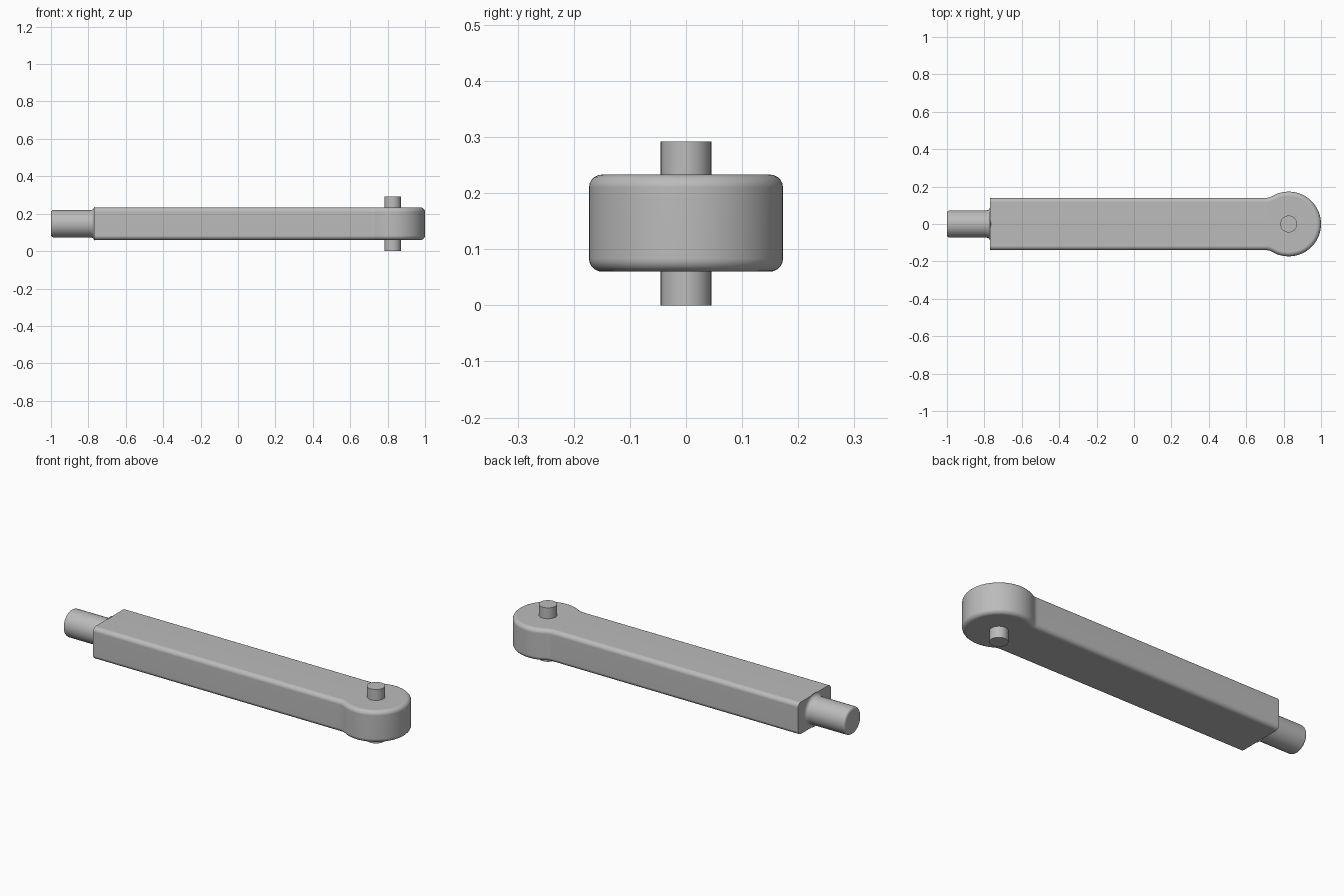
import bpy, bmesh
from math import sin, cos, pi, sqrt, atan2, radians
from mathutils import Vector, Matrix

cube = bpy.data.objects.get("Cube")
if cube:
    bpy.data.objects.remove(cube, do_unlink=True)

steel = bpy.data.materials.new("grey steel")
steel.use_nodes = True
colour = (0.5, 0.5, 0.5, 1)
steel.diffuse_color = colour
steel.node_tree.nodes["Principled BSDF"].inputs["Base Color"].default_value = colour


def finish(name, bm):
    bmesh.ops.recalc_face_normals(bm, faces=bm.faces)
    mesh = bpy.data.meshes.new(name)
    bm.to_mesh(mesh)
    bm.free()
    mesh.materials.append(steel)
    obj = bpy.data.objects.new(name, mesh)
    bpy.context.collection.objects.link(obj)
    bpy.ops.object.select_all(action='DESELECT')
    obj.select_set(True)
    bpy.context.view_layer.objects.active = obj
    bpy.ops.object.shade_smooth_by_angle(angle=radians(35))
    weighted = obj.modifiers.new("clean shading", 'WEIGHTED_NORMAL')
    weighted.keep_sharp = True
    return obj


def arc(cx, cy, r, start, end, steps):
    angles = [start + (end - start) * i / steps for i in range(steps + 1)]
    return [(cx + r * cos(a), cy + r * sin(a)) for a in angles]


def lathe(name, profile, steps, matrix):
    """Revolve (radius, height) points about z, then place the result."""
    bm = bmesh.new()
    verts = [bm.verts.new((r, 0, h)) for r, h in profile]
    edges = [bm.edges.new(pair) for pair in zip(verts, verts[1:])]
    bmesh.ops.spin(bm, geom=verts + edges, axis=(0, 0, 1), cent=(0, 0, 0),
                   angle=2 * pi, steps=steps)
    bmesh.ops.remove_doubles(bm, verts=bm.verts, dist=1e-5)
    bm.transform(matrix)
    return finish(name, bm)


# Arm: straight bar blending into a round eye
BACK, HALF, EYE_X, EYE_R, BLEND = -0.77, 0.14, 0.827, 0.173, 0.06
BOTTOM, TOP = 0.06, 0.233
dx = sqrt((EYE_R + BLEND) ** 2 - (HALF + BLEND) ** 2)
meet = atan2(HALF + BLEND, -dx)
side = [(BACK, HALF)]
side += arc(EYE_X - dx, HALF + BLEND, BLEND, -pi / 2, meet - pi, 6)
side += arc(EYE_X, 0, EYE_R, meet, 0, 26)[1:]
outline = side + [(x, -y) for x, y in reversed(side[:-1])]

bm = bmesh.new()
base = bm.faces.new([bm.verts.new((x, y, BOTTOM)) for x, y in outline])
extruded = bmesh.ops.extrude_face_region(bm, geom=[base], use_keep_orig=True)
top_verts = [g for g in extruded["geom"] if isinstance(g, bmesh.types.BMVert)]
bmesh.ops.translate(bm, verts=top_verts, vec=Vector((0, 0, TOP - BOTTOM)))
bmesh.ops.recalc_face_normals(bm, faces=bm.faces)
# Round the long rims, leaving the square back end sharp
rims = [e for e in bm.edges
        if abs(e.verts[0].co.z - e.verts[1].co.z) < 1e-4
        and max(v.co.x for v in e.verts) > BACK + 0.01]
bmesh.ops.bevel(bm, geom=rims, offset=0.023, segments=5, profile=0.5,
                affect='EDGES', clamp_overlap=True)
finish("arm", bm)

# Pivot pin through the eye
lathe("pivot_pin", [(0, 0), (0.045, 0), (0.045, 0.292), (0, 0.292)], 32,
      Matrix.Translation((EYE_X, 0, 0)))

# Round shank at the back end, rounded tip and filleted root
R, TIP, ROOT = 0.073, 0.014, 0.018
LENGTH = 1 + BACK
shank = [(0, 0)] + arc(R - TIP, TIP, TIP, -pi / 2, 0, 4)
shank += arc(R + ROOT, LENGTH - ROOT, ROOT, pi, pi / 2, 5)
shank += [(R, LENGTH + 0.02), (0, LENGTH + 0.02)]
lathe("shank", shank, 48,
      Matrix.Translation((-1, 0, (BOTTOM + TOP) / 2)) @ Matrix.Rotation(pi / 2, 4, 'Y'))
